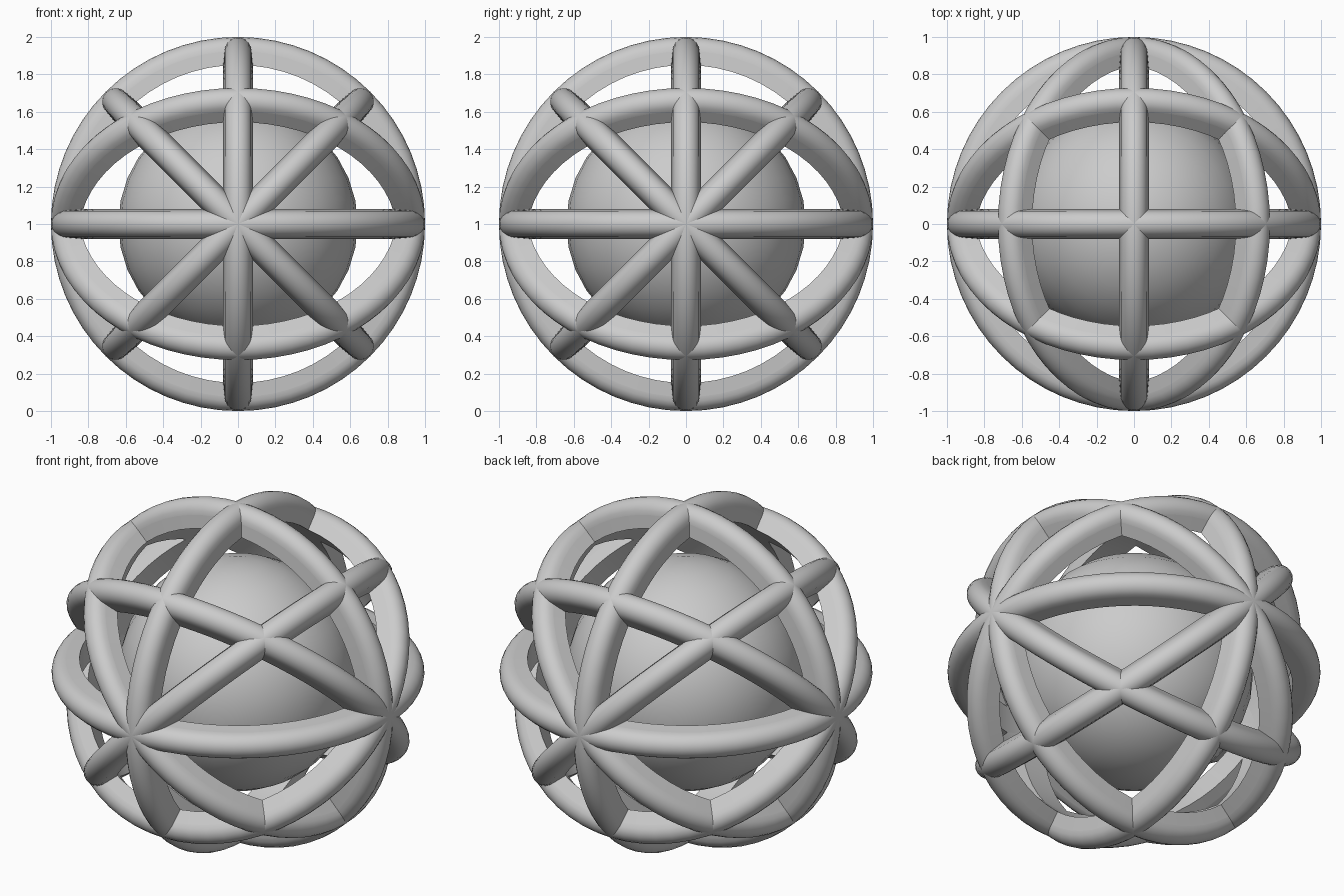
import bpy, bmesh, math
from mathutils import Matrix

if "Cube" in bpy.data.objects:
    bpy.data.objects.remove(bpy.data.objects["Cube"])

CENTRE = Matrix.Translation((0, 0, 1))

# half-round rib section with slightly flared flat flanks: (radius, sideways offset)
ARC_R, ARC_C, STEPS = 0.075, 0.925, 10
SECTION = [(ARC_C + ARC_R * math.cos(a), ARC_R * 0.97 * math.sin(a))
           for a in (math.pi * (i / STEPS - 0.5) for i in range(STEPS + 1))]
SECTION += [(0.85, 0.08), (0.85, -0.08)]
SHARP = {STEPS, STEPS + 1, STEPS + 2, 0}   # section corners that stay crisp


def ring(name, rotation, segments=64):
    bm = bmesh.new()
    n = len(SECTION)
    loops = []
    for s in range(segments):
        a = 2 * math.pi * s / segments
        loops.append([bm.verts.new((r * math.cos(a), r * math.sin(a), w)) for r, w in SECTION])
    for s in range(segments):
        p, q = loops[s], loops[(s + 1) % segments]
        for i in range(n):
            j = (i + 1) % n
            bm.faces.new((p[i], q[i], q[j], p[j])).smooth = True
    for s in range(segments):
        for i in SHARP:
            bm.edges.get((loops[s][i], loops[(s + 1) % segments][i])).smooth = False
    bmesh.ops.recalc_face_normals(bm, faces=bm.faces)
    mesh = bpy.data.meshes.new(name)
    bm.to_mesh(mesh)
    bm.free()
    obj = bpy.data.objects.new(name, mesh)
    obj.matrix_world = CENTRE @ rotation
    bpy.context.collection.objects.link(obj)


def rot(deg, axis):
    return Matrix.Rotation(math.radians(deg), 4, axis)


# three main rings and four diagonal rings of the cage
ring("equator_ring", rot(0, 'X'))
ring("front_ring", rot(90, 'X'))
ring("side_ring", rot(90, 'Y'))
for sign, label in ((1, "a"), (-1, "b")):
    ring("diagonal_ring_x_" + label, rot(45 * sign, 'X'))
    ring("diagonal_ring_y_" + label, rot(45 * sign, 'Y'))

# inner ball
bpy.ops.mesh.primitive_uv_sphere_add(segments=32, ring_count=16, radius=0.64, location=(0, 0, 1))
ball = bpy.context.object
ball.name = "inner_ball"
bpy.ops.object.shade_smooth()
